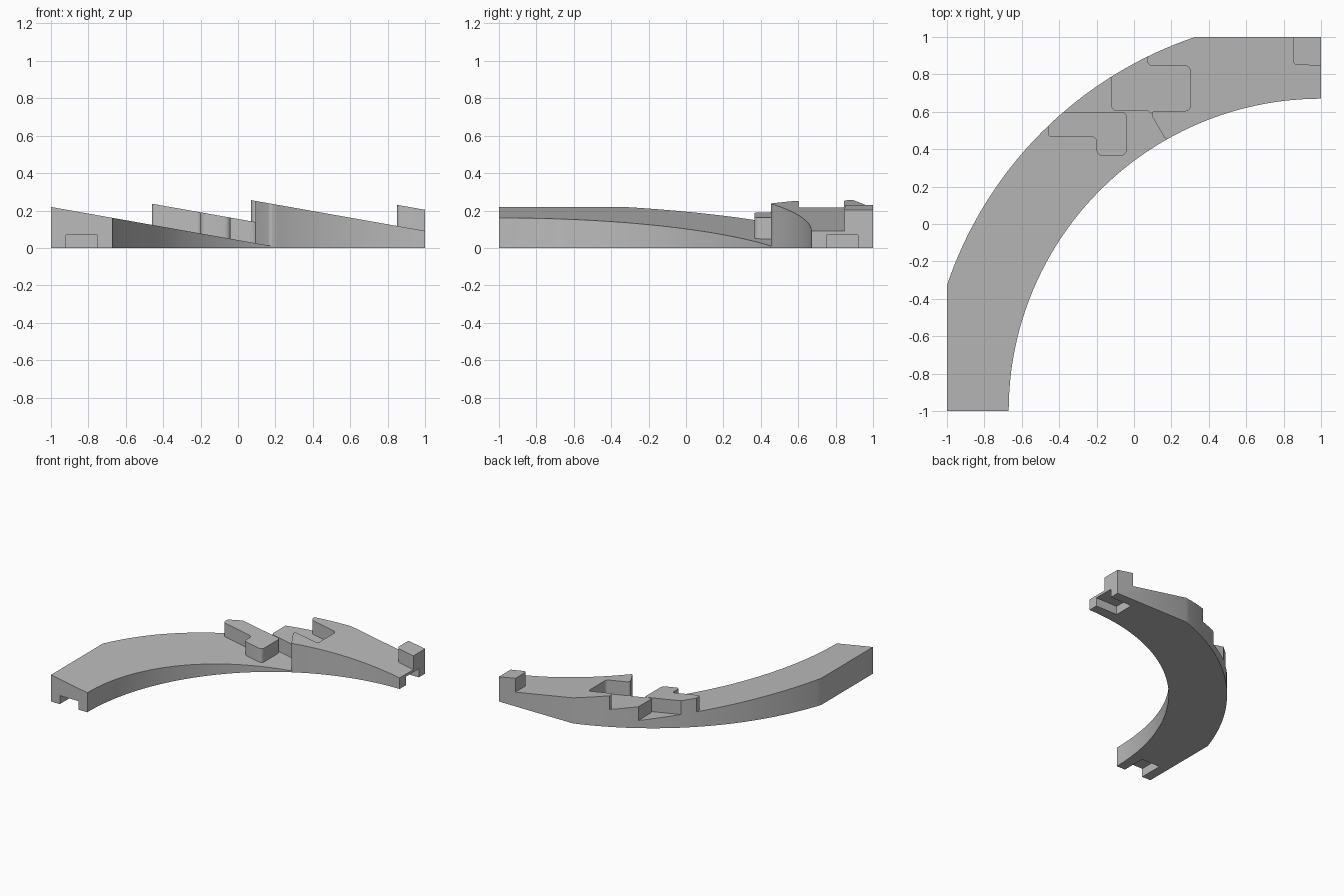
import bpy, bmesh, math
from mathutils import Vector

if "Cube" in bpy.data.objects:
    bpy.data.objects.remove(bpy.data.objects["Cube"])

SLOPE = -0.177
grey = bpy.data.materials.new("plain_grey")
grey.diffuse_color = (0.5, 0.5, 0.5, 1)
grey.use_nodes = True
grey.node_tree.nodes["Principled BSDF"].inputs["Base Color"].default_value = grey.diffuse_color


def rounded(points, steps=5):
    """Outline from (x, y, corner radius) points."""
    out, n = [], len(points)
    for i, (x, y, r) in enumerate(points):
        p = Vector((x, y))
        if r == 0:
            out.append(p)
            continue
        a = (Vector(points[i - 1][:2]) - p).normalized()
        b = (Vector(points[(i + 1) % n][:2]) - p).normalized()
        half = a.angle(b) / 2
        c = p + (a + b).normalized() * (r / math.sin(half))
        u = p + a * (r / math.tan(half)) - c
        v = p + b * (r / math.tan(half)) - c
        turn = u.angle_signed(v)
        for k in range(steps + 1):
            t = -turn * k / steps
            out.append(c + Vector((u.x * math.cos(t) - u.y * math.sin(t),
                                   u.x * math.sin(t) + u.y * math.cos(t))))
    return out


def prism(name, outline, bottom, height, slope=0.0):
    """Extruded outline whose top is a plane tilted along x."""
    bm = bmesh.new()
    low = [bm.verts.new((p[0], p[1], bottom)) for p in outline]
    top = [bm.verts.new((p[0], p[1], height + slope * p[0])) for p in outline]
    n = len(low)
    bm.faces.new(low[::-1])
    bm.faces.new(top)
    for i in range(n):
        j = (i + 1) % n
        bm.faces.new((low[i], low[j], top[j], top[i]))
    bmesh.ops.recalc_face_normals(bm, faces=bm.faces)
    mesh = bpy.data.meshes.new(name)
    bm.to_mesh(mesh)
    bm.free()
    mesh.materials.append(grey)
    obj = bpy.data.objects.new(name, mesh)
    bpy.context.collection.objects.link(obj)
    return obj


def combine(target, other, operation):
    mod = target.modifiers.new(operation, 'BOOLEAN')
    mod.object, mod.operation, mod.solver = other, operation, 'EXACT'
    bpy.context.view_layer.objects.active = target
    bpy.ops.object.modifier_apply(modifier=mod.name)
    bpy.data.objects.remove(other)


def arc(radius, start, end, steps=48):
    return [(1 + radius * math.cos(start + (end - start) * k / steps),
             -1 + radius * math.sin(start + (end - start) * k / steps))
            for k in range(steps + 1)]


# Lower ramp
track = prism("curved_ramp_track",
              [(-1.2, -1.2), (0.23, -1.2), (0.23, 1.2), (-1.2, 1.2)],
              -0.20, 0.042, SLOPE)

# Raised locking tab of the lower ramp
lower_tab = prism("lower_tab", rounded([
    (-0.46, 0.6, 0), (-0.46, 0.465, 0.02), (-0.2, 0.465, 0.025),
    (-0.2, 0.365, 0.03), (-0.04, 0.365, 0.03), (-0.04, 0.6, 0.025)]),
    -0.25, 0.155, SLOPE)

# Half-height pocket floor
pocket_floor = prism("pocket_floor", rounded([
    (-0.12, 1.2, 0), (-0.12, 0.605, 0.025), (0.075, 0.605, 0.02),
    (0.14, 0.55, 0), (0.4, 0.55, 0), (0.4, 1.2, 0)]),
    -0.30, 0.155, SLOPE)

# Upper ramp with the pocket cut into its edge
upper_ramp = prism("upper_ramp", rounded([
    (1.2, 0.455, 0), (1.2, 1.2, 0), (0.07, 1.2, 0), (0.07, 0.845, 0.03),
    (0.3, 0.845, 0.025), (0.3, 0.605, 0.025), (0.08, 0.605, 0.02),
    (0.167, 0.455, 0.02)]),
    -0.35, 0.268, SLOPE)

# Raised tab at the end of the upper ramp
end_tab = prism("end_tab", rounded([
    (0.85, 1.2, 0), (0.85, 0.85, 0.025), (1.2, 0.845, 0), (1.2, 1.2, 0)]),
    -0.40, 0.381, SLOPE)

for part in (lower_tab, pocket_floor, upper_ramp, end_tab):
    combine(track, part, 'UNION')

# Trim everything to the curved band
R_IN, R_OUT = 1.67, 2.11
edge = math.acos(2 / R_OUT)
band_outline = ([(-1, -1)] + arc(R_OUT, math.pi - edge, math.pi / 2 + edge)
                + [(1, 1)] + arc(R_IN, math.pi / 2, math.pi))
combine(track, prism("band", band_outline, 0, 0.6), 'INTERSECT')

# Slots under both ends
for name, (x0, x1, y0, y1) in {"front_slot": (-0.92, -0.75, -1.1, -0.8),
                               "side_slot": (0.8, 1.1, 0.75, 0.92)}.items():
    slot = prism(name, [(x0, y0), (x1, y0), (x1, y1), (x0, y1)], -0.1, 0.07)
    combine(track, slot, 'DIFFERENCE')

# Smooth the curved walls, keep the edges crisp
bpy.ops.object.select_all(action='DESELECT')
track.select_set(True)
bpy.context.view_layer.objects.active = track
bpy.ops.object.shade_smooth_by_angle(angle=math.radians(30))
